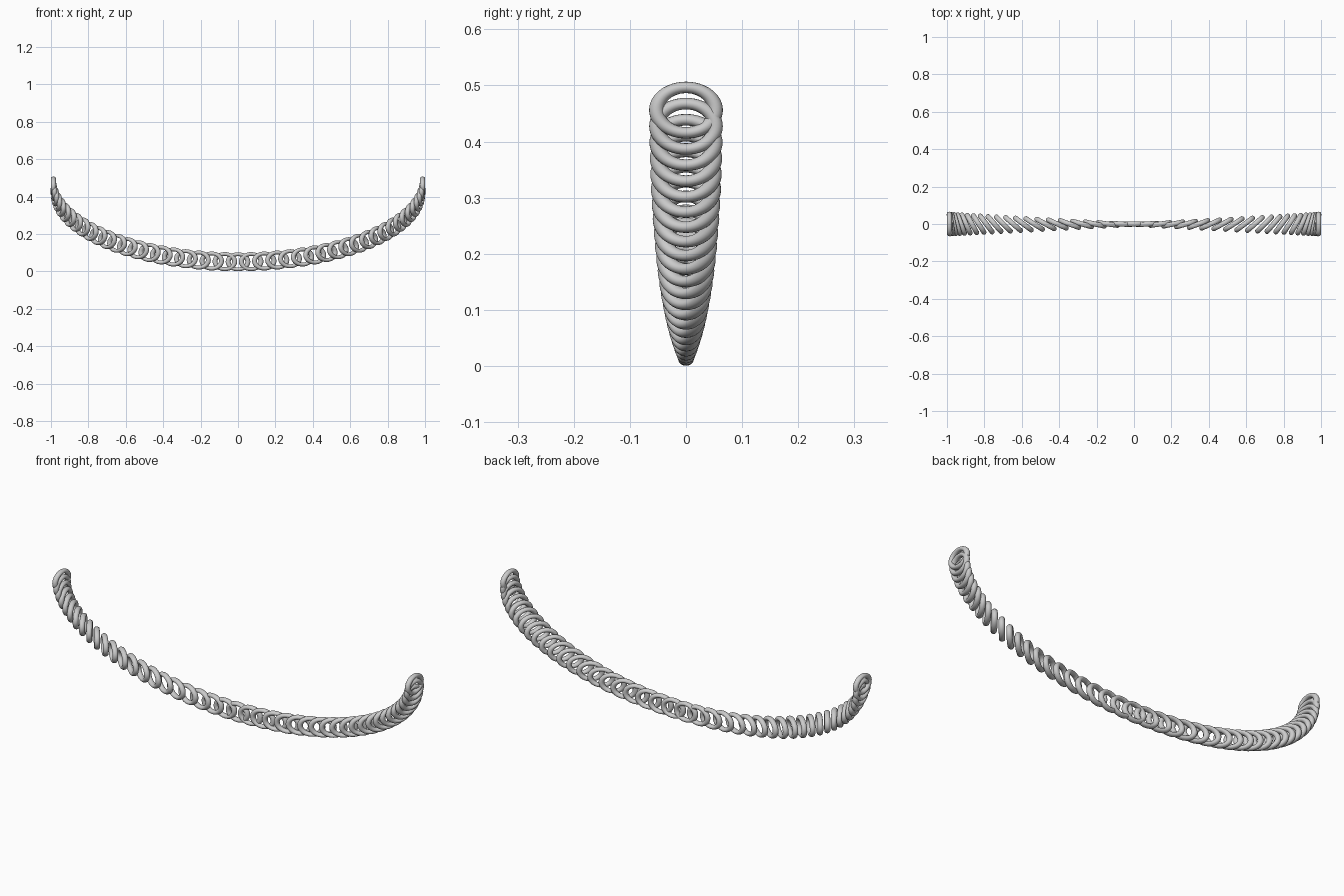
import bpy
import math

if "Cube" in bpy.data.objects:
    bpy.data.objects.remove(bpy.data.objects["Cube"])

RINGS = 45            # links in the chain
HALF_SPAN = 0.987     # half width of the hanging arc
TOP, SAG = 0.456, 0.405


def add_link(index, mesh):
    # Links follow a half ellipse, turning about z from end to end
    t = math.pi * (index / (RINGS - 1) - 0.5)
    link = bpy.data.objects.new(f"chain_link_{index + 1:02d}", mesh)
    link.location = (HALF_SPAN * math.sin(t), 0, TOP - SAG * math.cos(t))
    link.rotation_euler = (0, 0, t)
    bpy.context.collection.objects.link(link)


# One flattened oval link, standing upright and facing the front
bpy.ops.mesh.primitive_torus_add(
    major_radius=0.0525, minor_radius=0.0133,
    major_segments=48, minor_segments=16,
    rotation=(math.pi / 2, 0, 0))
master = bpy.context.object
master.scale = (1, 0.77, 1)
bpy.ops.object.transform_apply(location=False, rotation=True, scale=True)
bpy.ops.object.shade_smooth()
link_mesh = master.data
link_mesh.name = "chain_link"

# Repeat the link along the arc
for i in range(RINGS):
    add_link(i, link_mesh)
bpy.data.objects.remove(master)
